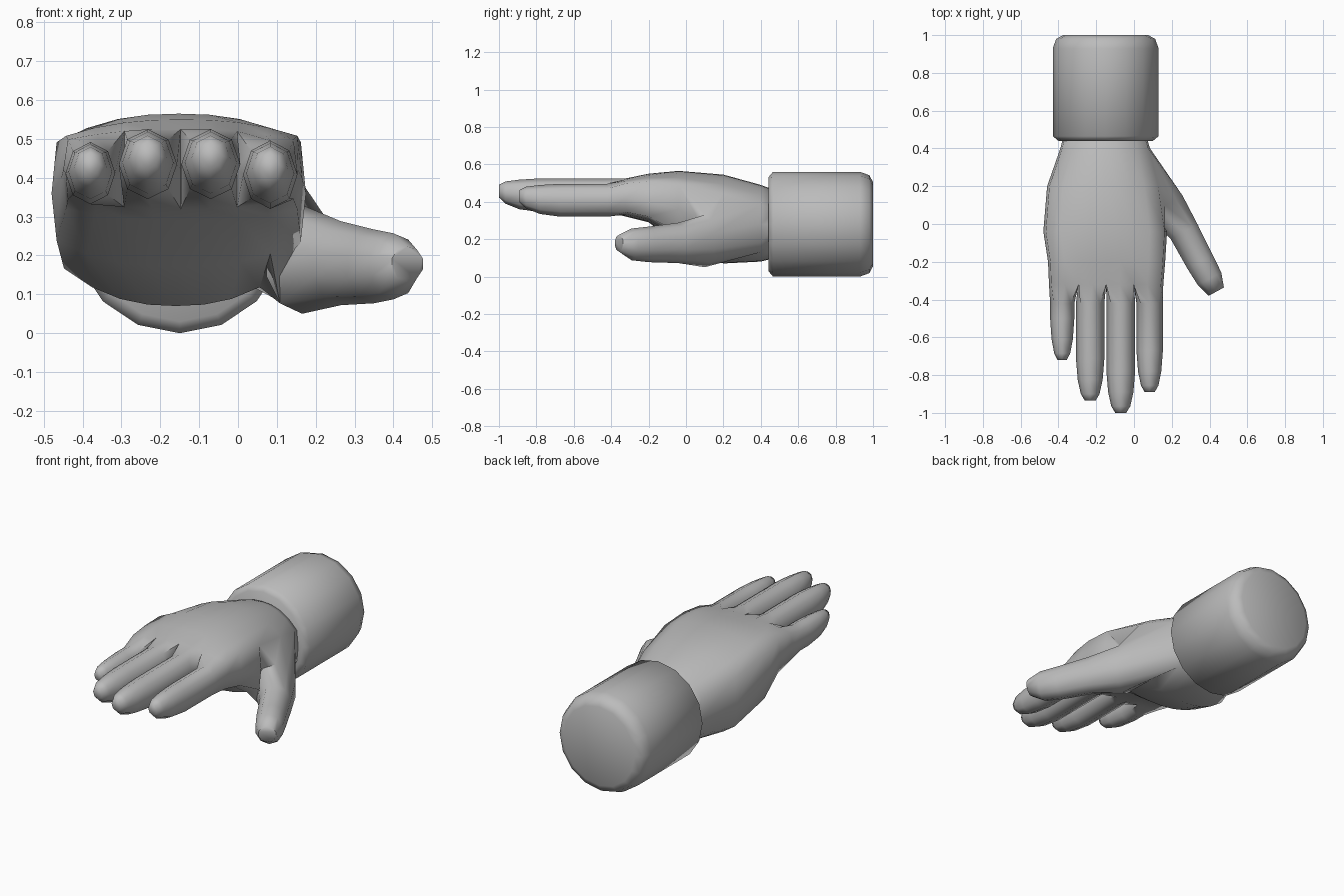
import bpy, bmesh, math
from mathutils import Vector

if "Cube" in bpy.data.objects:
    bpy.data.objects.remove(bpy.data.objects["Cube"])

grey = bpy.data.materials.new("plain grey")
grey.diffuse_color = (0.5, 0.5, 0.5, 1)
grey.use_nodes = True
grey.node_tree.nodes["Principled BSDF"].inputs["Base Color"].default_value = grey.diffuse_color


def finish(bm, name, angle):
    bmesh.ops.recalc_face_normals(bm, faces=bm.faces)
    mesh = bpy.data.meshes.new(name)
    bm.to_mesh(mesh)
    bm.free()
    mesh.materials.append(grey)
    obj = bpy.data.objects.new(name, mesh)
    bpy.context.collection.objects.link(obj)
    bpy.ops.object.select_all(action='DESELECT')
    bpy.context.view_layer.objects.active = obj
    obj.select_set(True)
    bpy.ops.object.shade_smooth_by_angle(angle=math.radians(angle))
    return obj


def bridge(bm, a, b, skip=()):
    n = len(a)
    for i in range(n):
        if i not in skip:
            j = (i + 1) % n
            bm.faces.new((a[i], a[j], b[j], b[i]))


def oval(bm, centre, u, ru, rz, n, start):
    """Closed ring, running clockwise from the start angle."""
    ring = []
    for i in range(n):
        a = math.radians(start - 360 * i / n)
        ring.append(bm.verts.new(Vector(centre) + u * ru * math.cos(a)
                                 + Vector((0, 0, rz * math.sin(a)))))
    return ring


bm = bmesh.new()

# Palm: rings of 9 top points, right side, 9 bottom points, left side
# y, left x, right x, top z, bottom z, widest z, edge rounding
palm = [(.48, -.37, .06, .46, .10, .28, .60),
        (.40, -.39, .085, .49, .08, .28, .50),
        (.20, -.46, .14, .545, .07, .30, .42),
        (-.04, -.48, .175, .565, .17, .36, .36),
        (-.20, -.455, .165, .55, .29, .40, .28),
        (-.32, -.45, .155, .525, .32, .42, .25)]
rings = []
for y, xl, xr, zt, zb, zm, k in palm:
    xc, w = (xl + xr) / 2, (xr - xl) / 2
    ts = [-1 + i / 4 for i in range(9)]

    def edge(t, z):
        return (xc + t * w * .96, y, zm + (z - zm) * (1 - k * abs(t) ** 2.4))
    pts = ([edge(t, zt) for t in ts] + [(xr, y, zm)]
           + [edge(t, zb) for t in reversed(ts)] + [(xl, y, zm)])
    rings.append([bm.verts.new(p) for p in pts])
for i in range(len(rings) - 1):
    # Leave an opening on the right side for the thumb
    bridge(bm, rings[i], rings[i + 1], (8, 9, 10) if i in (1, 2) else ())
bm.faces.new(rings[0])

# Thumb, grown out of the opening
back, mid, front = rings[1], rings[2], rings[3]
loop = back[8:12] + [mid[11]] + front[11:7:-1] + [mid[8]]
u = Vector((.88, .48, 0))
for centre, ru, rz in [((.165, .10, .19), .11, .14),
                       ((.265, -.04, .18), .085, .108),
                       ((.35, -.20, .172), .08, .095),
                       ((.40, -.29, .172), .074, .085),
                       ((.436, -.358, .178), .048, .045)]:
    ring = oval(bm, centre, u, ru, rz, 10, 54)
    bridge(bm, loop, ring)
    loop = ring
bm.faces.new(loop)

# Fingers, each grown from a quarter of the knuckle ring
knuckle = rings[-1]
webs = [knuckle[19]]
for i in (2, 4, 6):
    p = (knuckle[i].co + knuckle[18 - i].co) / 2
    webs.append(bm.verts.new(p + Vector((0, .03, 0))))
webs.append(knuckle[9])
# centre x, half width, half height, tip y, centre z
fingers = [(-.38, .064, .080, -.72, .412), (-.232, .075, .090, -.935, .435),
           (-.07, .076, .090, -1.0, .435), (.083, .070, .088, -.89, .408)]
for f, (x, rx, rz, tip, z) in enumerate(fingers):
    c = 2 * f
    loop = knuckle[c:c + 3] + [webs[f + 1]] + knuckle[16 - c:19 - c] + [webs[f]]
    for y, s, lift in [(-.42, 1, 0), (tip + .22, 1, 0), (tip + .11, .88, .004),
                       (tip + .035, .66, .014), (tip, .38, .022)]:
        ring = oval(bm, (x, y, z + lift), Vector((1, 0, 0)), rx * s, rz * s, 8, 135)
        bridge(bm, loop, ring)
        loop = ring
    bm.faces.new(loop)
finish(bm, "hand", 70)

# Cuff: rounded cylinder around the wrist
bm = bmesh.new()
loop = None
for y, r in [(.44, .25), (.465, .28), (.93, .28), (.98, .262), (1.0, .225)]:
    ring = oval(bm, (-.15, y, .28), Vector((1, 0, 0)), r, r, 16, 90)
    if loop:
        bridge(bm, loop, ring)
    else:
        bm.faces.new(ring)
    loop = ring
bm.faces.new(loop)
finish(bm, "cuff", 60)
